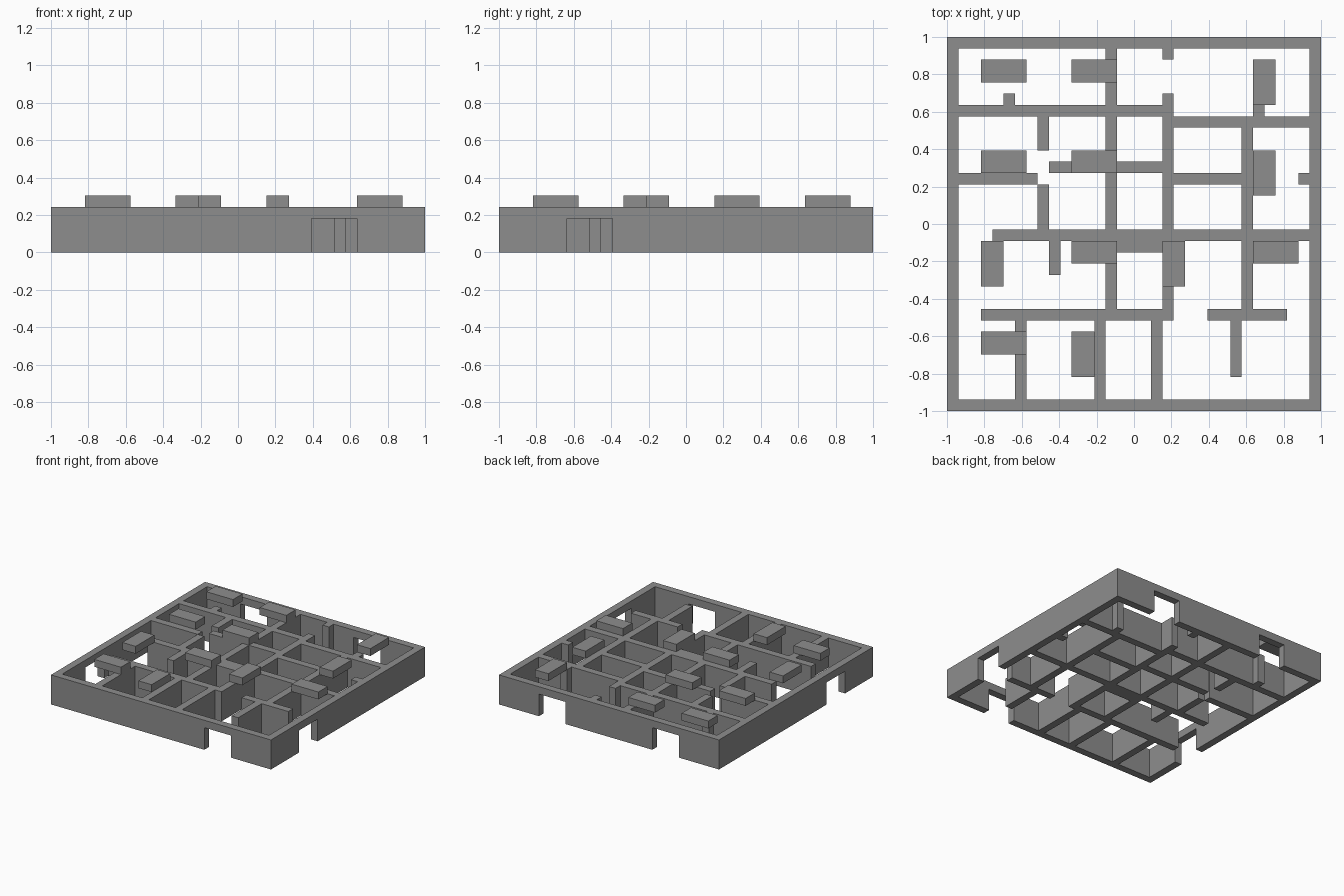
import bpy
import bmesh
from mathutils import Matrix, Vector

if "Cube" in bpy.data.objects:
    bpy.data.objects.remove(bpy.data.objects["Cube"], do_unlink=True)

N = 33            # plan cells per side
U = 2 / N         # cell size, also the wall thickness
WALL, DOOR, SLAB = 4, 3, 5   # heights in cells

grey = bpy.data.materials.new("wall grey")
grey.use_nodes = True
colour = (0.27, 0.27, 0.27, 1)
grey.diffuse_color = colour
grey.node_tree.nodes["Principled BSDF"].inputs["Base Color"].default_value = colour


def add_box(bm, x0, x1, y0, y1, z0, z1):
    """Add a box given in plan cells."""
    size = Vector((x1 - x0, y1 - y0, z1 - z0)) * U
    mid = Vector((x0 + x1 - N, y0 + y1 - N, z0 + z1)) * U / 2
    bmesh.ops.create_cube(bm, size=1, matrix=Matrix.Translation(mid) @ Matrix.Diagonal(size).to_4x4())


def make_object(name, boxes):
    bm = bmesh.new()
    for box in boxes:
        add_box(bm, *box)
    mesh = bpy.data.meshes.new(name)
    bm.to_mesh(mesh)
    bm.free()
    mesh.materials.append(grey)
    obj = bpy.data.objects.new(name, mesh)
    bpy.context.collection.objects.link(obj)


def wall_with_doors(name, line, along_x, doors):
    """Outer wall: solid piers with a lintel over each doorway."""
    start, end = (0, N) if along_x else (1, N - 1)
    boxes = []

    def piece(a, b, z0):
        span, depth = (a, b), (line, line + 1)
        boxes.append((span + depth if along_x else depth + span) + (z0, WALL))

    for a in doors:
        piece(start, a, 0)
        piece(a, a + 4, DOOR)
        start = a + 4
    piece(start, end, 0)
    make_object(name, boxes)


# Outer walls with doorways
wall_with_doors("front_wall", 0, True, [23])
wall_with_doors("back_wall", N - 1, True, [6, 23])
wall_with_doors("right_wall", 0, False, [6])
wall_with_doors("left_wall", N - 1, False, [6])

# Partitions running across: row -> spans in x
across = {8: [(3, 20), (23, 30)], 14: [(15, 19)], 15: [(4, 32)],
          20: [(1, 8), (20, 26), (31, 32)], 21: [(9, 19)],
          25: [(20, 32)], 26: [(1, 20), (27, 28)]}
make_object("cross_partitions", [(a, b, r, r + 1, 0, WALL)
                                 for r, spans in across.items() for a, b in spans])

# Partitions running front to back: column -> spans in y
along = {5: [(27, 28)], 6: [(1, 8)], 8: [(16, 20), (23, 26)], 9: [(12, 15)],
         13: [(1, 8)], 14: [(9, 32)], 18: [(1, 8)], 19: [(9, 28), (31, 32)],
         25: [(3, 8)], 26: [(9, 25)]}
make_object("long_partitions", [(c, c + 1, a, b, 0, WALL)
                                for c, spans in along.items() for a, b in spans])

# Raised slabs at wall-top level
wide = [(3, 29), (11, 29), (3, 21), (11, 21), (11, 13), (27, 13), (3, 5)]
deep = [(27, 27), (27, 19), (3, 11), (19, 11), (11, 3)]
make_object("raised_slabs",
            [(x, x + 4, y, y + 2, WALL, SLAB) for x, y in wide] +
            [(x, x + 2, y, y + 4, WALL, SLAB) for x, y in deep])
